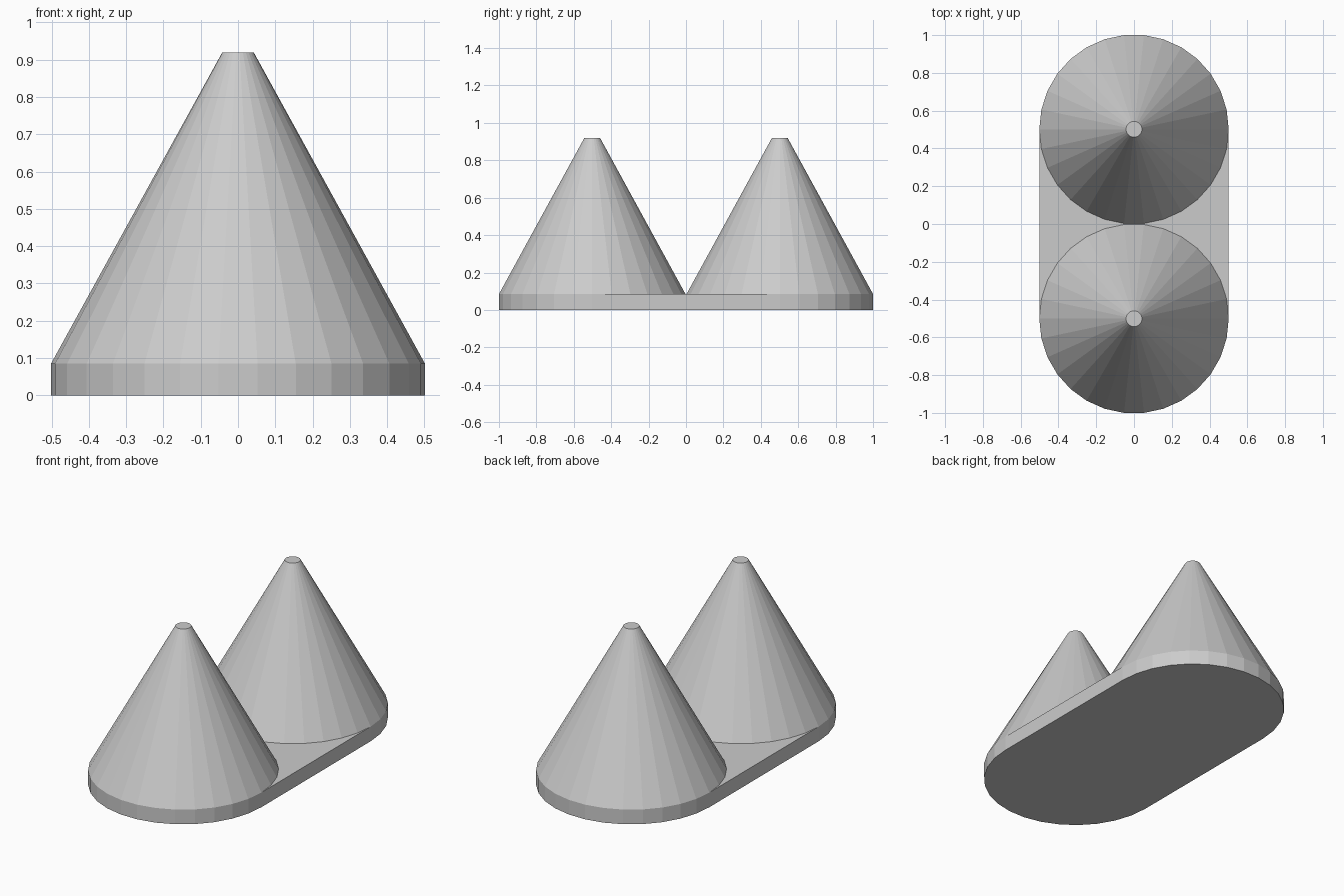
import bpy, bmesh, math

SIDES = 30
RADIUS = 0.5014
TIP_RADIUS = 0.042
BASE_TOP = 0.085
HEIGHT = 0.92

if "Cube" in bpy.data.objects:
    bpy.data.objects.remove(bpy.data.objects["Cube"], do_unlink=True)

grey = bpy.data.materials.new("plain_grey")
grey.use_nodes = True
colour = (0.6, 0.6, 0.6, 1)
grey.diffuse_color = colour
grey.node_tree.nodes["Principled BSDF"].inputs["Base Color"].default_value = colour


def ring(bm, y, radius, z):
    step = math.tau / SIDES
    return [bm.verts.new((radius * math.cos(i * step), y + radius * math.sin(i * step), z))
            for i in range(SIDES)]


def finish(bm, name):
    bmesh.ops.recalc_face_normals(bm, faces=bm.faces)
    mesh = bpy.data.meshes.new(name)
    bm.to_mesh(mesh)
    bm.free()
    mesh.materials.append(grey)
    obj = bpy.data.objects.new(name, mesh)
    bpy.context.collection.objects.link(obj)
    return obj


# Rounded base plate: two half circles joined by straight sides
bm = bmesh.new()
half = SIDES // 2
outline = []
for side, start in ((1, 0), (-1, half)):
    for i in range(half + 1):
        a = math.tau * (start + i) / SIDES
        outline.append(bm.verts.new((RADIUS * math.cos(a), side * RADIUS + RADIUS * math.sin(a), 0)))
bottom = bm.faces.new(outline)
lifted = bmesh.ops.extrude_face_region(bm, geom=[bottom], use_keep_orig=True)
top_verts = [v for v in lifted["geom"] if isinstance(v, bmesh.types.BMVert)]
bmesh.ops.translate(bm, verts=top_verts, vec=(0, 0, BASE_TOP))
finish(bm, "base_plate")

# Two truncated cones, open underneath where they meet the plate
for name, y in (("front_cone", -RADIUS), ("back_cone", RADIUS)):
    bm = bmesh.new()
    low = ring(bm, y, RADIUS, BASE_TOP)
    high = ring(bm, y, TIP_RADIUS, HEIGHT)
    for i in range(SIDES):
        j = (i + 1) % SIDES
        bm.faces.new((low[i], low[j], high[j], high[i]))
    bm.faces.new(high)
    finish(bm, name)
